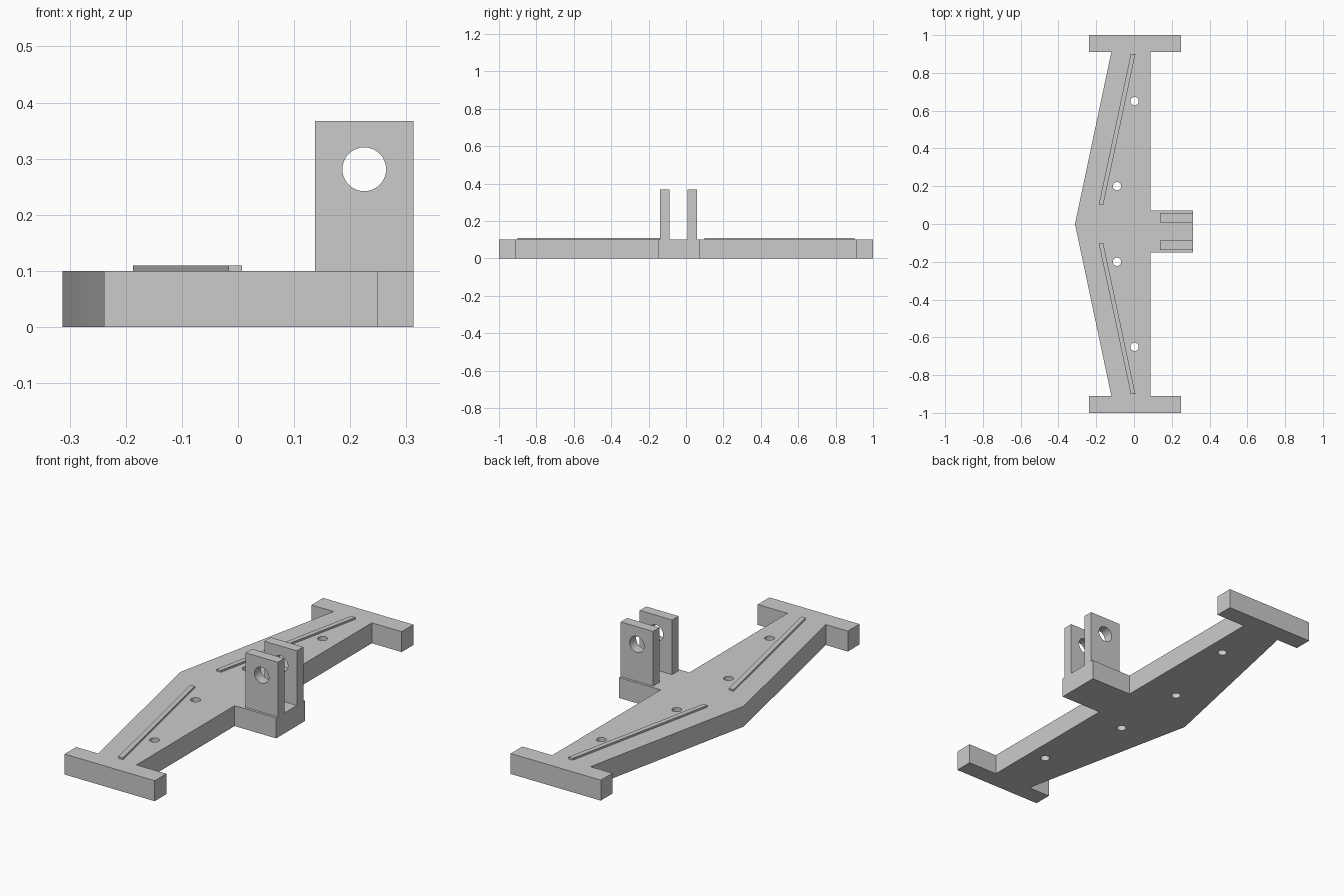
import bpy, bmesh, math

cube = bpy.data.objects.get("Cube")
if cube:
    bpy.data.objects.remove(cube, do_unlink=True)

grey = bpy.data.materials.new("light grey")
grey.use_nodes = True
grey.diffuse_color = (0.6, 0.6, 0.6, 1)
grey.node_tree.nodes["Principled BSDF"].inputs["Base Color"].default_value = (0.6, 0.6, 0.6, 1)


def circle(x, y, r, n=40):
    return [(x + r * math.cos(2 * math.pi * i / n), y + r * math.sin(2 * math.pi * i / n))
            for i in range(n)]


def slab(name, outline, thickness, location, holes=(), upright=False):
    """Extrude a flat outline with round holes, centred on its own plane."""
    curve = bpy.data.curves.new(name, 'CURVE')
    curve.dimensions = '2D'
    curve.fill_mode = 'BOTH'
    curve.extrude = thickness / 2
    for loop in [outline] + [circle(*h) for h in holes]:
        spline = curve.splines.new('POLY')
        spline.points.add(len(loop) - 1)
        for point, (x, y) in zip(spline.points, loop):
            point.co = (x, y, 0, 1)
        spline.use_cyclic_u = True
    obj = bpy.data.objects.new(name, curve)
    bpy.context.collection.objects.link(obj)
    obj.location = location
    if upright:
        obj.rotation_euler.x = math.pi / 2
    bpy.ops.object.select_all(action='DESELECT')
    obj.select_set(True)
    bpy.context.view_layer.objects.active = obj
    bpy.ops.object.convert(target='MESH')
    obj = bpy.context.object
    # Weld caps to walls
    bm = bmesh.new()
    bm.from_mesh(obj.data)
    bmesh.ops.remove_doubles(bm, verts=bm.verts, dist=1e-5)
    bmesh.ops.recalc_face_normals(bm, faces=bm.faces)
    bm.to_mesh(obj.data)
    bm.free()
    obj.data.materials.clear()
    obj.data.materials.append(grey)
    bpy.ops.object.shade_smooth_by_angle(angle=math.radians(30))
    return obj


# Base plate: pointed beam, end crossbars and side tab in one outline
THICK = 0.1
TAB_Y = -0.04
right_end = [(0.0875, 0.91), (0.249, 0.91), (0.249, 1.0),
             (-0.239, 1.0), (-0.239, 0.91), (-0.12, 0.91)]
left_end = [(x, -y) for x, y in reversed(right_end)]
tab = [(0.0875, TAB_Y - 0.111), (0.3125, TAB_Y - 0.111),
       (0.3125, TAB_Y + 0.111), (0.0875, TAB_Y + 0.111)]
bolt_holes = [(x, s * y, 0.022) for s in (1, -1) for x, y in ((0.003, 0.65), (-0.09, 0.2))]
slab("base_plate", tab + right_end + [(-0.3125, 0)] + left_end, THICK,
     (0, 0, THICK / 2), bolt_holes)

# Thin raised ribs following the slanted edges
for side, s in (("back", 1), ("front", -1)):
    rib = [(-0.187, 0.1 * s), (-0.163, 0.1 * s), (0.007, 0.9 * s), (-0.017, 0.9 * s)]
    slab(side + "_rib", rib, 0.0096, (0, 0, THICK + 0.0046))

# Pair of upright clevis lugs with pin holes
lug = [(0.1375, THICK), (0.3125, THICK), (0.3125, 0.3675), (0.1375, 0.3675)]
for side, s in (("back", 1), ("front", -1)):
    slab(side + "_lug", lug, 0.05, (0, TAB_Y + 0.0735 * s, 0),
         [(0.225, 0.281, 0.039)], upright=True)
